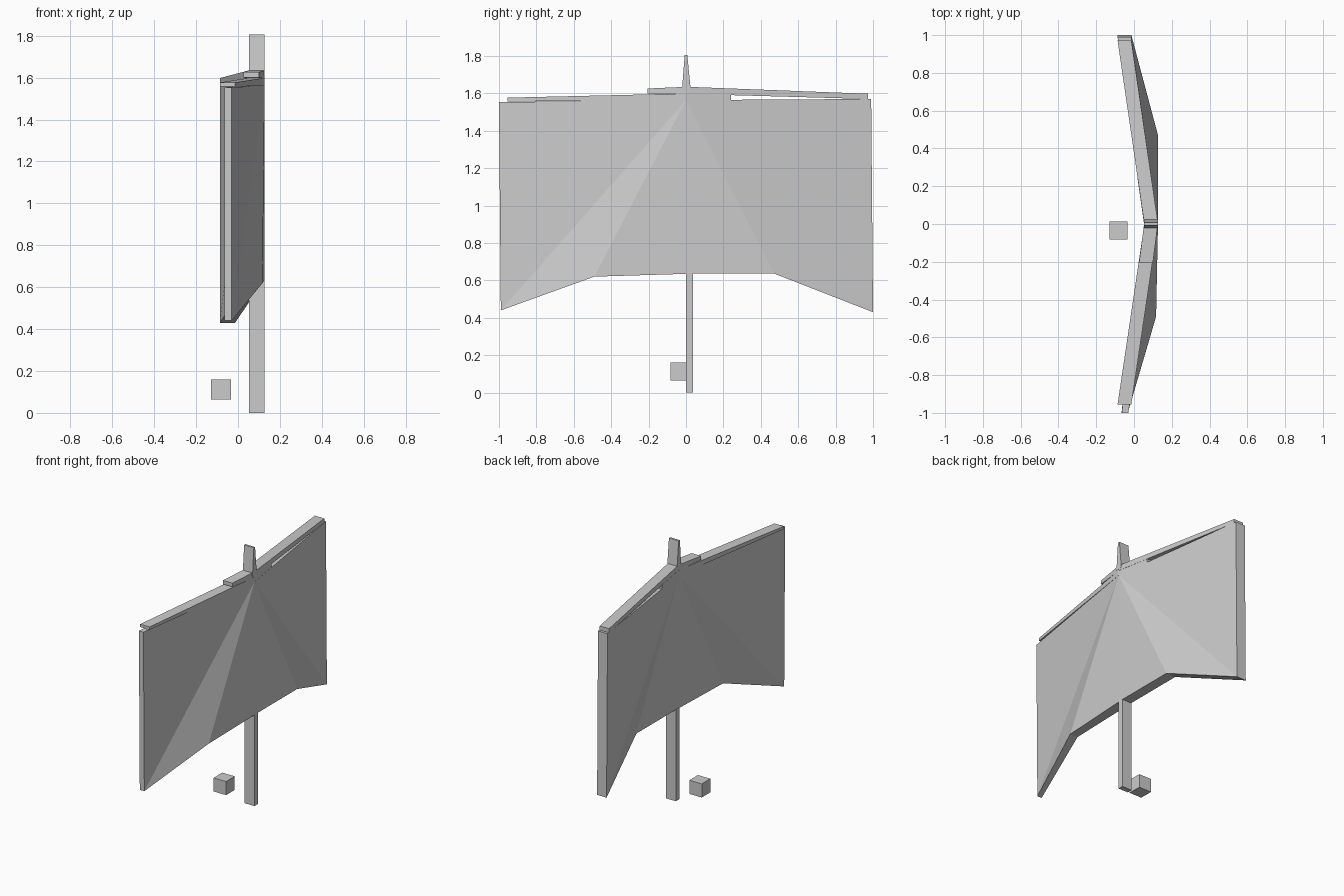
import bpy
import bmesh

cube = bpy.data.objects.get("Cube")
if cube:
    bpy.data.objects.remove(cube, do_unlink=True)

GREY = (0.6, 0.6, 0.6, 1)
grey = bpy.data.materials.new("plain grey")
grey.use_nodes = True
grey.diffuse_color = GREY
grey.node_tree.nodes["Principled BSDF"].inputs["Base Color"].default_value = GREY


def finish(name, bm):
    """Turn a bmesh into a grey object."""
    bmesh.ops.recalc_face_normals(bm, faces=bm.faces)
    mesh = bpy.data.meshes.new(name)
    bm.to_mesh(mesh)
    bm.free()
    mesh.materials.append(grey)
    bpy.context.collection.objects.link(bpy.data.objects.new(name, mesh))


def slab(name, outline):
    """Slab from (x, y, z, thickness) corners, fanned from the first; thickness runs to -x."""
    bm = bmesh.new()
    front = [bm.verts.new((x, y, z)) for x, y, z, t in outline]
    back = [bm.verts.new((x - t, y, z)) for x, y, z, t in outline]
    n = len(outline)
    for i in range(1, n - 1):
        bm.faces.new((front[0], front[i], front[i + 1]))
        bm.faces.new((back[0], back[i + 1], back[i]))
    for i in range(n):
        j = (i + 1) % n
        bm.faces.new((front[j], front[i], back[i], back[j]))
    finish(name, bm)


def bar(name, stations, width=0.073):
    """Kinked bar lofted through (x, y, top z, height) stations."""
    bm = bmesh.new()
    rings = [[bm.verts.new(co) for co in
              ((x, y, z), (x, y, z - h), (x - width, y, z - h), (x - width, y, z))]
             for x, y, z, h in stations]
    for a, b in zip(rings, rings[1:]):
        for i in range(4):
            j = (i + 1) % 4
            bm.faces.new((a[i], a[j], b[j], b[i]))
    bm.faces.new(rings[0])
    bm.faces.new(rings[-1][::-1])
    finish(name, bm)


# Two bent halves of the board
slab("rear_panel", [
    (0.127, 0, 1.564, 0.073),
    (0.127, 0, 0.637, 0.073), (0.127, 0.47, 0.637, 0.073),
    (-0.014, 1, 0.43, 0.073), (-0.014, 0.99, 1.57, 0.073)])
slab("front_panel", [
    (0.127, 0, 1.564, 0.073),
    (0.127, 0, 0.635, 0.073), (0.117, -0.49, 0.62, 0.06),
    (-0.03, -0.99, 0.44, 0.035), (-0.03, -1, 1.553, 0.035)])

# Top bars, each crossing the mast with a short stub
bar("rear_top_bar", [
    (0.1, -0.205, 1.626, 0.026), (0.127, 0.005, 1.635, 0.038), (-0.014, 0.972, 1.598, 0.028)])
bar("front_top_bar", [
    (-0.014, -0.955, 1.577, 0.02), (0.127, -0.005, 1.599, 0.037), (0.092, 0.24, 1.594, 0.031)])

# Mast below the board and its tapered tip above
slab("mast", [(0.127, y, z, 0.075) for y, z in
              ((0, 0), (0.037, 0), (0.037, 0.64), (0, 0.64))])
slab("mast_tip", [(0.127, y, z, 0.075) for y, z in
                  ((-0.022, 1.61), (0.026, 1.61), (0.007, 1.805), (-0.007, 1.805))])

# Small loose block
slab("block", [(-0.034, y, z, 0.096) for y, z in
               ((-0.083, 0.065), (0.012, 0.065), (0.012, 0.16), (-0.083, 0.16))])
